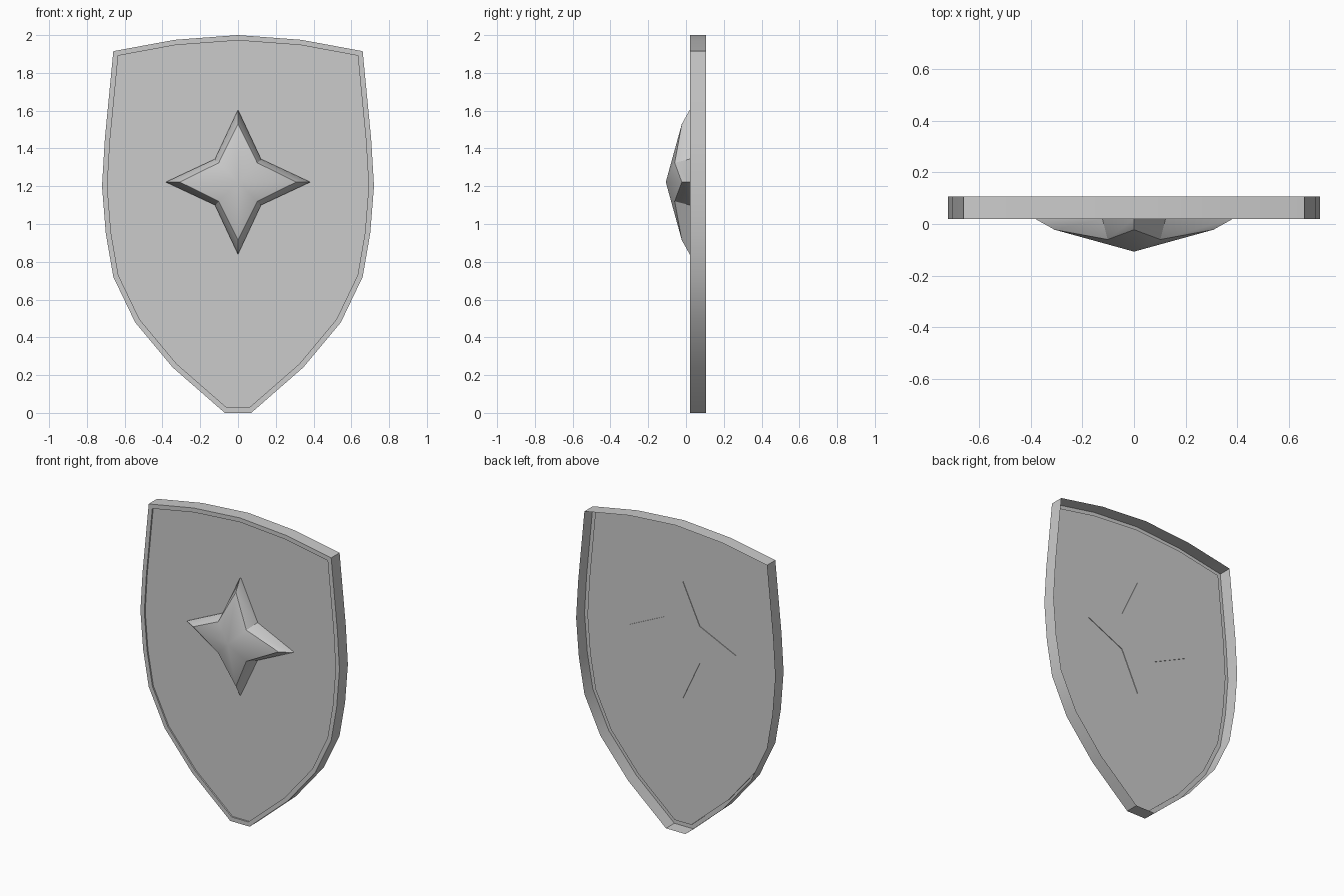
import bpy, bmesh
from mathutils import Vector

if "Cube" in bpy.data.objects:
    bpy.data.objects.remove(bpy.data.objects["Cube"])

FRONT, BACK, PANEL = 0.02, 0.107, 0.03


def mesh_object(name, bm):
    bmesh.ops.recalc_face_normals(bm, faces=bm.faces)
    me = bpy.data.meshes.new(name)
    bm.to_mesh(me)
    bm.free()
    ob = bpy.data.objects.new(name, me)
    bpy.context.collection.objects.link(ob)
    bpy.ops.object.select_all(action='DESELECT')
    ob.select_set(True)
    bpy.context.view_layer.objects.active = ob
    bpy.ops.object.shade_smooth_by_angle(angle=0.52)
    return ob


def ring(bm, pts, y):
    ys = y if isinstance(y, list) else [y] * len(pts)
    return [bm.verts.new((p[0], d, p[1])) for p, d in zip(pts, ys)]


def bridge(bm, a, b):
    n = len(a)
    for i in range(n):
        j = (i + 1) % n
        bm.faces.new((a[i], a[j], b[j], b[i]))


def inset(pts, d):
    # mitred inward offset of a counter-clockwise outline
    out = []
    for i, p in enumerate(pts):
        e1 = (p - pts[i - 1]).normalized()
        e2 = (pts[(i + 1) % len(pts)] - p).normalized()
        n1, n2 = Vector((-e1.y, e1.x)), Vector((-e2.y, e2.x))
        out.append(p + (n1 + n2) * d / (1 + n1.dot(n2)))
    return out


# Shield: open-backed wall, narrow front rim and slightly sunken panel
half = [(0.07, 0), (0.345, 0.24), (0.545, 0.48), (0.66, 0.72), (0.70, 0.95),
        (0.72, 1.2), (0.705, 1.45), (0.66, 1.915), (0.335, 1.975)]
outline = [Vector(p) for p in half] + [Vector((0, 2))]
outline += [Vector((-x, z)) for x, z in reversed(half)]
inner = inset(outline, 0.028)
bm = bmesh.new()
rings = [ring(bm, outline, BACK), ring(bm, outline, FRONT),
         ring(bm, inner, FRONT), ring(bm, inner, PANEL)]
for a, b in zip(rings, rings[1:]):
    bridge(bm, a, b)
bm.faces.new(rings[-1])
body = mesh_object("shield_body", bm)


# Four-pointed star boss with steep edges and a shallow domed face
def star(tip, notch):
    pts = []
    for c, s in ((1, 0), (0, 1), (-1, 0), (0, -1)):
        pts.append((c * tip, 1.222 + s * tip))
        pts.append(((c - s) * notch, 1.222 + (s + c) * notch))
    return pts


bm = bmesh.new()
base = ring(bm, star(0.383, 0.122), PANEL + 0.004)
edge = ring(bm, star(0.383, 0.122), FRONT)
face = ring(bm, star(0.308, 0.102), [-0.022, -0.06] * 4)
bridge(bm, base, edge)
bridge(bm, edge, face)
apex = bm.verts.new((0, -0.107, 1.222))
for i in range(8):
    bm.faces.new((face[i], face[(i + 1) % 8], apex))
bm.faces.new(base)
mesh_object("star_boss", bm)
